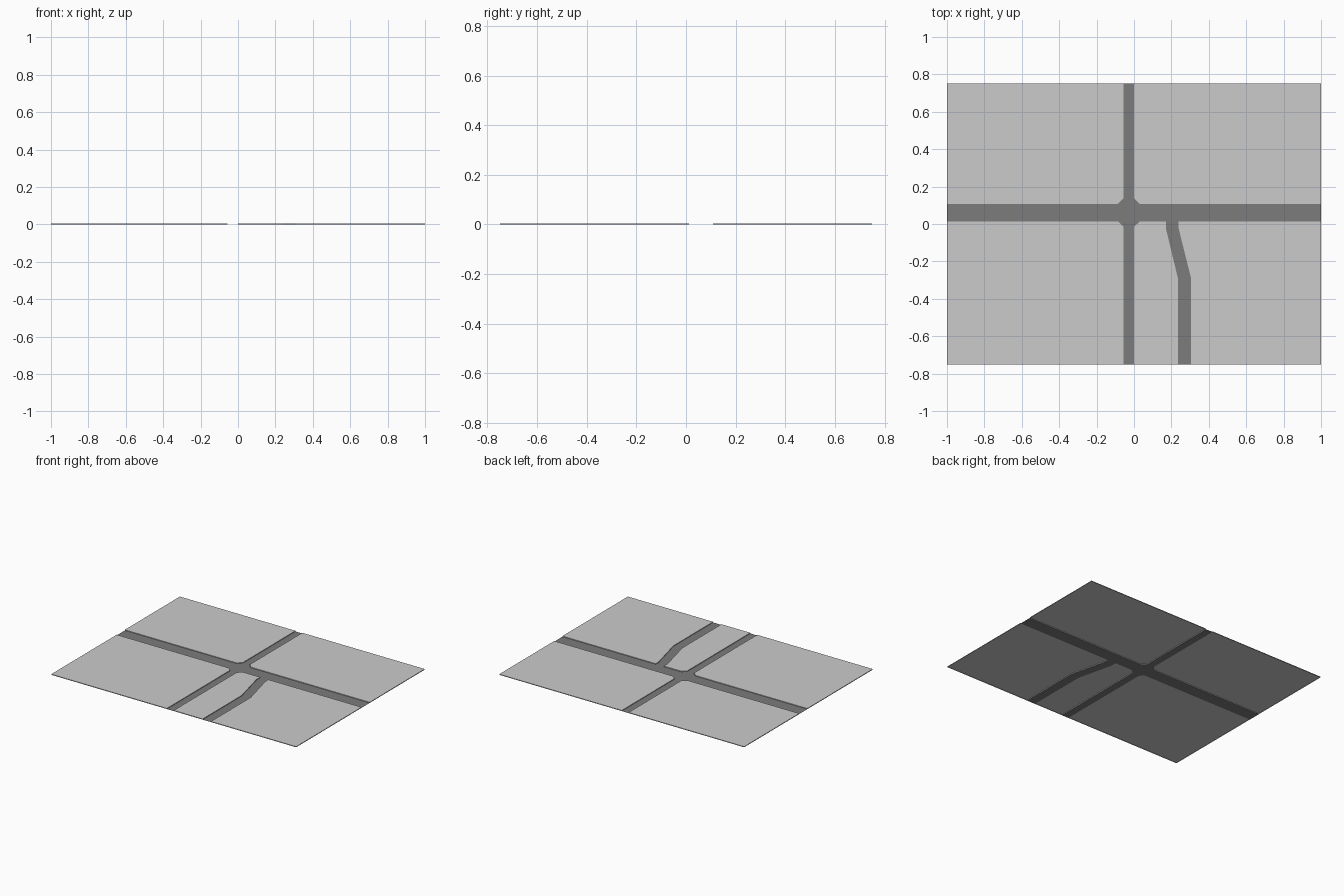
import bpy
import bmesh

if "Cube" in bpy.data.objects:
    bpy.data.objects.remove(bpy.data.objects["Cube"])

W, D, H = 1.0, 0.75, 0.005          # half width, half depth, curb height
XL, XR = -0.056, 0.0                # north-south street edges
YB, YT = 0.013, 0.108               # east-west street edges
JL, JR, JB, JT = -0.085, 0.03, -0.015, 0.137   # chamfered junction limits

road_mat = bpy.data.materials.new("dark_asphalt")
road_mat.diffuse_color = (0.2, 0.2, 0.2, 1)
road_mat.use_nodes = True
road_mat.node_tree.nodes["Principled BSDF"].inputs["Base Color"].default_value = road_mat.diffuse_color


def sheet(name, outline, z, mat=None, curb=False):
    """Flat polygon (counter-clockwise) at height z, optionally with curb sides to the ground."""
    bm = bmesh.new()
    top = [bm.verts.new((x, y, z)) for x, y in outline]
    bm.faces.new(top)
    if curb:
        low = [bm.verts.new((x, y, 0)) for x, y in outline]
        n = len(top)
        for i in range(n):
            j = (i + 1) % n
            bm.faces.new((low[i], low[j], top[j], top[i]))
    me = bpy.data.meshes.new(name)
    bm.to_mesh(me)
    bm.free()
    ob = bpy.data.objects.new(name, me)
    bpy.context.collection.objects.link(ob)
    if mat:
        me.materials.append(mat)
    return ob


# side lane edges, from the main street down to the south border
lane_left = [(0.172, YB), (0.172, -0.03), (0.236, -0.295), (0.236, -D)]
lane_right = [(0.238, YB), (0.238, -0.02), (0.304, -0.287), (0.304, -D)]

# raised ground plots, corners cut at the junction
plots = {
    "north_west_plot": [(-W, YT), (JL, YT), (XL, JT), (XL, D), (-W, D)],
    "north_east_plot": [(JR, YT), (W, YT), (W, D), (XR, D), (XR, JT)],
    "south_west_plot": [(-W, -D), (XL, -D), (XL, JB), (JL, YB), (-W, YB)],
    "south_middle_plot": [(XR, -D)] + lane_left[::-1] + [(JR, YB), (XR, JB)],
    "south_east_plot": lane_right + [(W, -D), (W, YB)],
}
for name, outline in plots.items():
    sheet(name, outline, H, curb=True)

# sunken road surfaces
roads = {
    "junction": [(JL, YB), (XL, JB), (XR, JB), (JR, YB), (JR, YT), (XR, JT), (XL, JT), (JL, YT)],
    "west_street": [(-W, YB), (JL, YB), (JL, YT), (-W, YT)],
    "east_street": [(JR, YB), (W, YB), (W, YT), (JR, YT)],
    "north_street": [(XL, JT), (XR, JT), (XR, D), (XL, D)],
    "south_street": [(XL, -D), (XR, -D), (XR, JB), (XL, JB)],
    "side_lane": lane_left + lane_right[::-1],
}
for name, outline in roads.items():
    sheet(name, outline, 0, road_mat)
